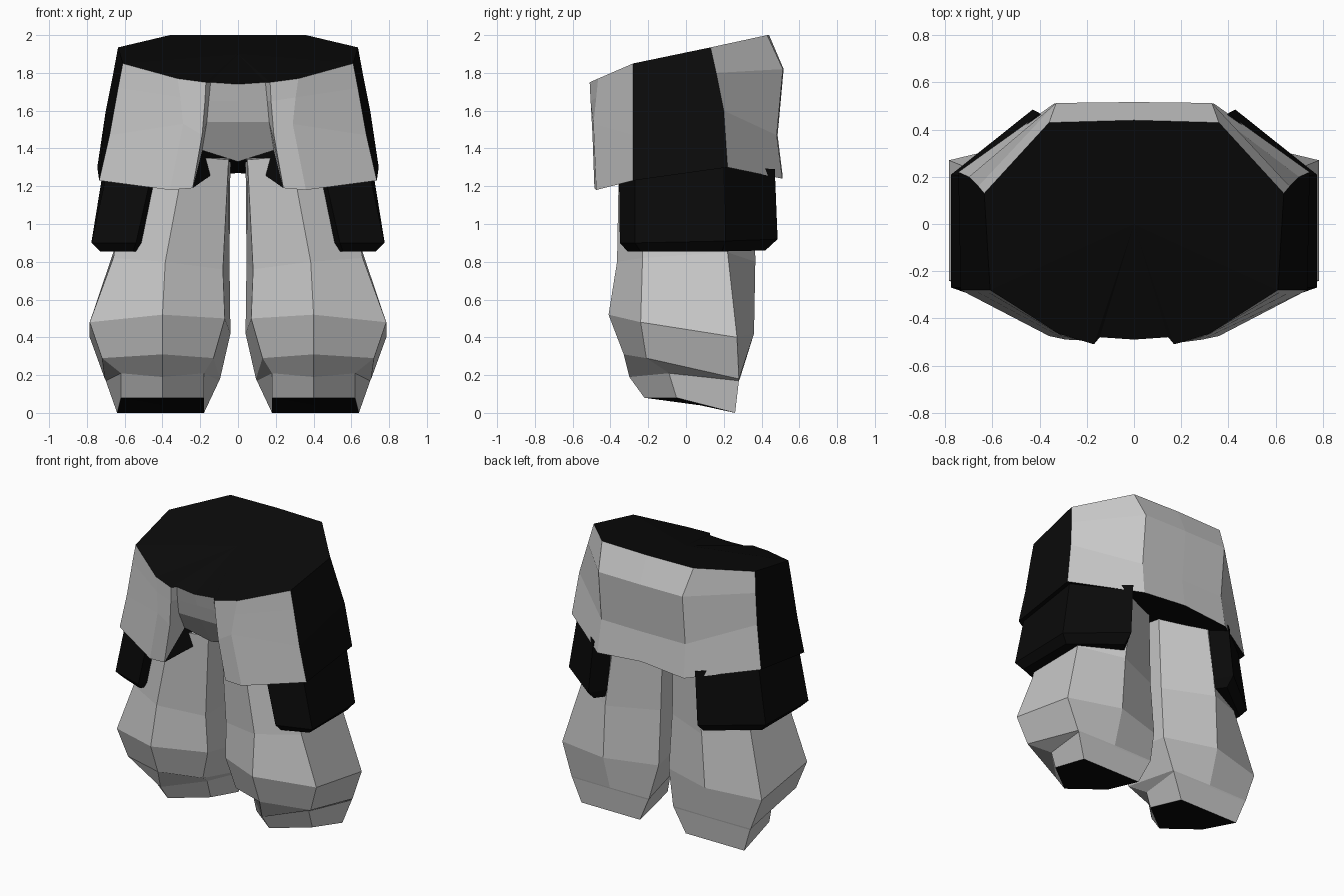
import bpy, bmesh

cube = bpy.data.objects.get("Cube")
if cube:
    bpy.data.objects.remove(cube, do_unlink=True)


def material(name, rgb):
    m = bpy.data.materials.new(name)
    m.use_nodes = True
    col = (*rgb, 1.0)
    m.diffuse_color = col
    bsdf = m.node_tree.nodes["Principled BSDF"]
    bsdf.inputs["Base Color"].default_value = col
    bsdf.inputs["Roughness"].default_value = 0.9
    return m


GREY = material("light grey cloth", (0.58, 0.58, 0.58))
BLACK = material("black leather", (0.003, 0.003, 0.003))


def loft(name, rings, black_cols=(), base=0, caps=(1, 1), cap_centres=(None, None), mirror=False):
    """Join closed rings of points; cap both ends with a fan (0 = grey, 1 = black)."""
    bm = bmesh.new()
    loops = [[bm.verts.new(p) for p in r] for r in rings]
    n = len(rings[0])
    for lo, hi in zip(loops, loops[1:]):
        for i in range(n):
            j = (i + 1) % n
            f = bm.faces.new((lo[i], lo[j], hi[j], hi[i]))
            f.material_index = 1 if i in black_cols else base
    for loop, mat, centre in zip((loops[0], loops[-1]), caps, cap_centres):
        if centre is None:
            centre = [sum(v.co[k] for v in loop) / n for k in range(3)]
        c = bm.verts.new(centre)
        for i in range(n):
            bm.faces.new((loop[i], loop[(i + 1) % n], c)).material_index = mat
    bmesh.ops.recalc_face_normals(bm, faces=bm.faces)
    me = bpy.data.meshes.new(name)
    bm.to_mesh(me)
    bm.free()
    me.materials.append(GREY)
    me.materials.append(BLACK)
    ob = bpy.data.objects.new(name, me)
    bpy.context.collection.objects.link(ob)
    if mirror:
        ob.modifiers.new("Mirror", 'MIRROR').use_axis = (True, False, False)
    return ob


# Trouser legs with shoes: front, outer front, outer back, back, inner back, inner front
loft("trouser_legs", [
    # sole
    [(.40, -.22, .08), (.62, -.05, .08), (.64, .26, 0), (.40, .26, 0), (.18, .26, 0), (.18, -.05, .08)],
    # shoe top, tucked under the hem
    [(.40, -.30, .19), (.62, -.09, .21), (.70, .28, .17), (.40, .28, .17), (.10, .28, .17), (.18, -.09, .21)],
    # hem
    [(.40, -.33, .31), (.72, -.21, .29), (.705, .28, .18), (.40, .285, .18), (.095, .28, .18), (.13, -.21, .29)],
    # widest part
    [(.40, -.41, .52), (.785, -.24, .48), (.785, .27, .40), (.40, .36, .42), (.04, .25, .42), (.07, -.24, .50)],
    # knee
    [(.385, -.365, .80), (.66, -.23, .82), (.66, .22, .85), (.38, .367, .80), (.045, .22, .80), (.08, -.25, .76)],
    # hip
    [(.28, -.355, 1.36), (.55, -.22, 1.40), (.55, .20, 1.40), (.30, .36, 1.40), (.04, .20, 1.36), (.05, -.26, 1.34)],
], caps=(1, 0), mirror=True)

# Coat skirt: columns run from front centre to back centre, each listed top to bottom
columns = [
    [(0, -.49, 1.74), (0, -.46, 1.65), (0, -.43, 1.54), (0, -.30, 1.33)],
    [(.145, -.48, 1.75), (.155, -.46, 1.65), (.165, -.43, 1.54), (.19, -.33, 1.39)],
    [(.17, -.51, 1.75), (.175, -.505, 1.65), (.19, -.495, 1.47), (.24, -.485, 1.19)],
    [(.32, -.465, 1.77), (.305, -.475, 1.67), (.29, -.49, 1.53), (.36, -.475, 1.18)],
    [(.61, -.28, 1.85), (.635, -.28, 1.72), (.68, -.28, 1.47), (.735, -.28, 1.23)],
    [(.635, .13, 1.935), (.66, .16, 1.80), (.70, .20, 1.60), (.745, .22, 1.30)],
    [(.36, .43, 2.0), (.33, .513, 1.82), (.33, .48, 1.47), (.34, .51, 1.24)],
    [(0, .44, 2.0), (0, .517, 1.82), (0, .485, 1.47), (0, .51, 1.27)],
]
skirt_rings = []
for level in range(4):
    half = [c[level] for c in columns]
    skirt_rings.append(half + [(-x, y, z) for x, y, z in reversed(half[1:-1])])
last = 2 * len(columns) - 2
# side panels are black, and so are the waist and the underside
loft("coat_skirt", skirt_rings, black_cols=(4, last - 5),
     cap_centres=((0, 0, 1.90), (0, 0, 1.36)))

# Side pouches: inner front, front, outer front, outer back, back, inner back
loft("side_pouches", [
    [(.42, -.27, 1.30), (.45, -.355, 1.30), (.70, -.27, 1.25), (.71, .20, 1.31), (.40, .47, 1.29), (.33, .36, 1.30)],
    [(.50, -.27, .90), (.54, -.35, .90), (.775, -.27, .90), (.775, .21, .91), (.43, .485, .92), (.36, .36, .92)],
    [(.52, -.25, .855), (.555, -.31, .855), (.73, -.24, .855), (.73, .19, .855), (.43, .42, .86), (.38, .35, .86)],
], base=1, mirror=True)
